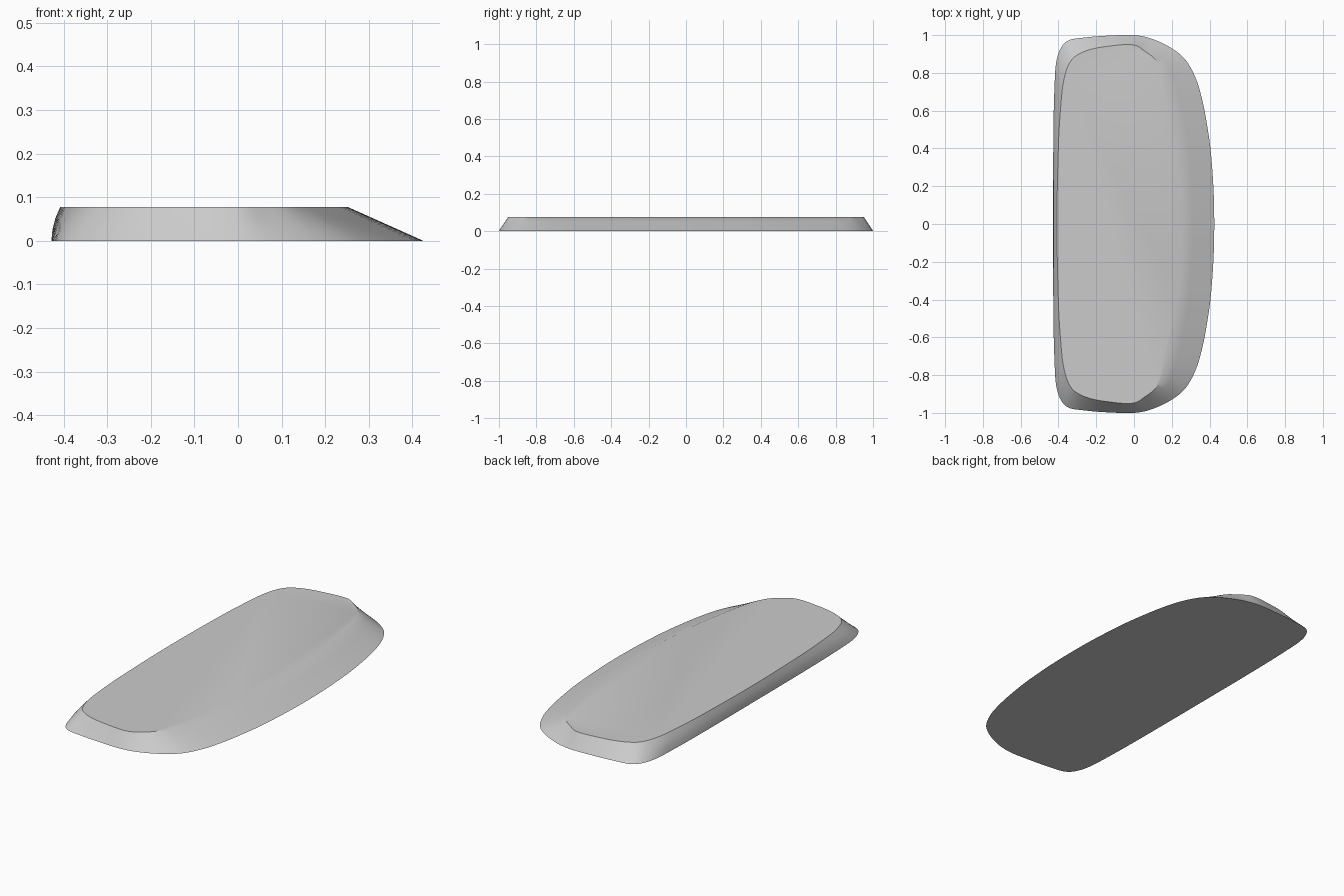
import bpy
import bmesh
import math
from mathutils import Vector

cube = bpy.data.objects.get("Cube")
if cube:
    bpy.data.objects.remove(cube)

HEIGHT = 0.077
STEPS = 5

# Half outlines from the steep side round to the sloping side, matched point to point
BASE = [(-.428, 0), (-.427, .45), (-.421, .72), (-.407, .88), (-.36, .965), (-.26, .987),
        (-.12, .998), (0, 1), (.09, .982), (.2, .93), (.28, .86), (.345, .72),
        (.397, .46), (.419, .22), (.425, 0)]
TOP = [(-.408, 0), (-.4, .42), (-.388, .62), (-.37, .77), (-.33, .87), (-.25, .918),
       (-.12, .943), (0, .948), (.06, .913), (.11, .873), (.15, .8), (.185, .66),
       (.228, .42), (.247, .2), (.253, 0)]


def smooth_outline(half):
    """Mirror a half outline across y and run a smooth curve through it."""
    loop = [Vector(p) for p in half]
    loop += [Vector((x, -y)) for x, y in reversed(half[1:-1])]
    n = len(loop)
    out = []
    for i in range(n):
        a, b, c, d = (loop[(i + k) % n] for k in (-1, 0, 1, 2))
        # Chord-limited tangents keep unevenly spaced points from overshooting
        span = (c - b).length
        m0 = (c - a) * (span / ((c - b).length + (b - a).length))
        m1 = (d - b) * (span / ((d - c).length + (c - b).length))
        for s in range(STEPS):
            t = s / STEPS
            out.append(b * (2*t**3 - 3*t**2 + 1) + m0 * (t**3 - 2*t**2 + t)
                       + c * (3*t**2 - 2*t**3) + m1 * (t**3 - t**2))
    return out


base, top = smooth_outline(BASE), smooth_outline(TOP)

# Stacked rings: the steep side bows out slightly, the other sides are straight
bm = bmesh.new()
rings = []
for f in (0, 0.33, 0.67, 1):
    ring = []
    for b, t in zip(base, top):
        p = b.lerp(t, f)
        if b.x < -0.3:
            p.x -= 0.005 * math.sin(math.pi * f) * min(1, (-0.3 - b.x) / 0.1)
        ring.append(bm.verts.new((p.x, p.y, HEIGHT * f)))
    rings.append(ring)

for lower, upper in zip(rings, rings[1:]):
    for i in range(len(lower)):
        j = (i + 1) % len(lower)
        bm.faces.new((lower[i], lower[j], upper[j], upper[i]))
bm.faces.new(rings[0])
bm.faces.new(rings[-1])
bmesh.ops.recalc_face_normals(bm, faces=bm.faces)

mesh = bpy.data.meshes.new("bevelled_slab")
bm.to_mesh(mesh)
bm.free()
slab = bpy.data.objects.new("bevelled_slab", mesh)
bpy.context.collection.objects.link(slab)

# Plain grey finish
grey = bpy.data.materials.new("plain grey")
grey.use_nodes = True
colour = (0.6, 0.6, 0.6, 1)
grey.diffuse_color = colour
grey.node_tree.nodes["Principled BSDF"].inputs["Base Color"].default_value = colour
mesh.materials.append(grey)

bpy.ops.object.select_all(action='DESELECT')
slab.select_set(True)
bpy.context.view_layer.objects.active = slab
bpy.ops.object.shade_smooth_by_angle(angle=math.radians(32))
